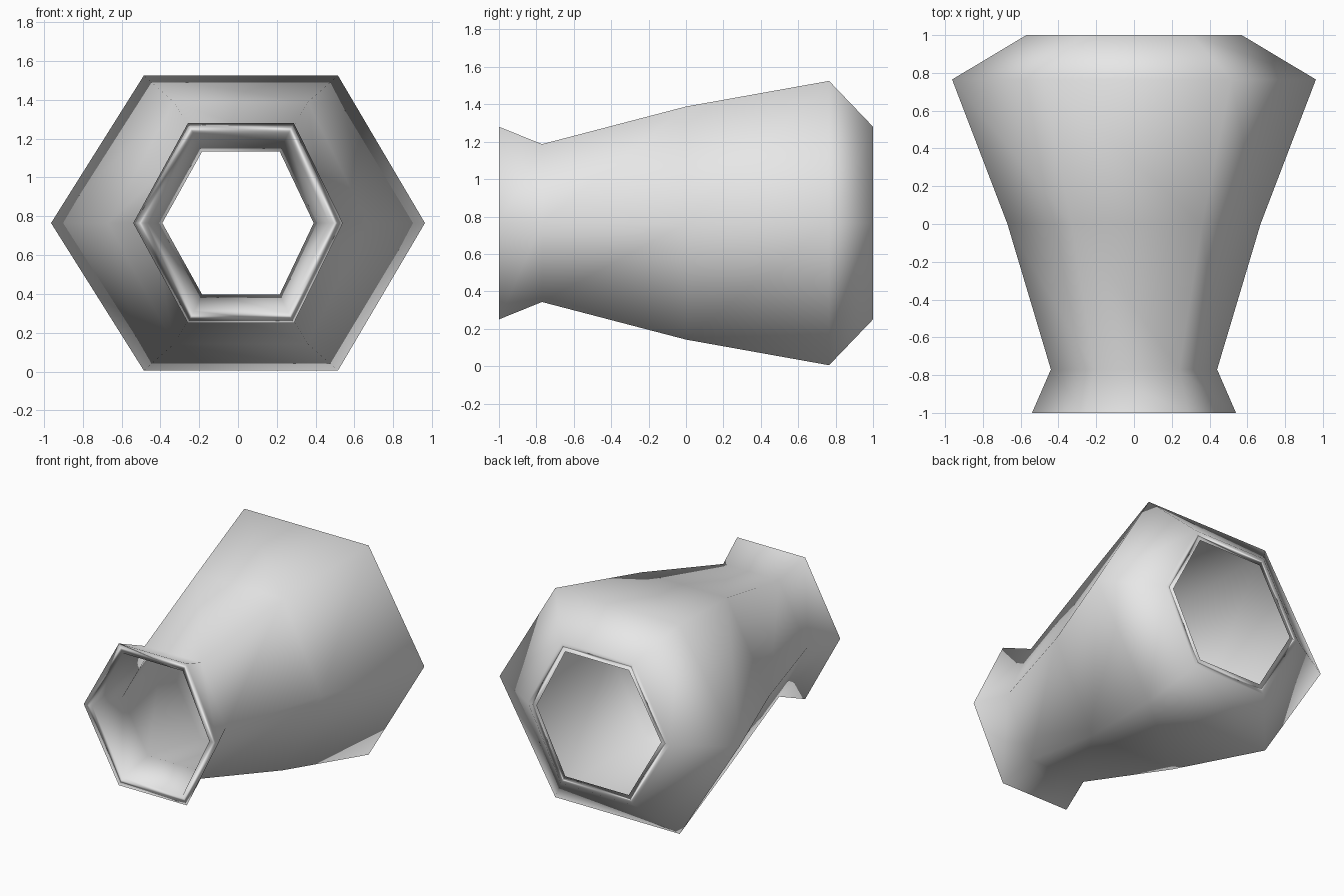
import bpy
import bmesh

cube = bpy.data.objects.get("Cube")
if cube:
    bpy.data.objects.remove(cube, do_unlink=True)

CENTRE_Z = 0.765

# Hexagon rings: y, half width, half height, half width of the flat top
OUTER = [
    (-1.00, 0.54, 0.515, 0.273),
    (-0.77, 0.44, 0.422, 0.225),
    (0.00, 0.67, 0.623, 0.345),
    (0.765, 0.963, 0.76, 0.50),
    (1.00, 0.57, 0.515, 0.29),
]
INNER = [
    (1.00, 0.50, 0.453, 0.255),
    (0.75, 0.89, 0.70, 0.46),
    (0.00, 0.61, 0.565, 0.315),
    (-0.77, 0.39, 0.368, 0.20),
    (-1.00, 0.47, 0.453, 0.24),
]


def add_ring(bm, y, half_w, half_h, flat):
    shift = 0.015  # the flats sit slightly off centre
    points = [(half_w, 0), (flat + shift, half_h), (shift - flat, half_h),
              (-half_w, 0), (shift - flat, -half_h), (flat + shift, -half_h)]
    return [bm.verts.new((x, y, CENTRE_Z + z)) for x, z in points]


# Hollow six-sided shell: outside wall, back rim, inside wall, front rim
bm = bmesh.new()
rings = [add_ring(bm, *ring) for ring in OUTER + INNER]
for a, b in zip(rings, rings[1:] + rings[:1]):
    for i in range(6):
        j = (i + 1) % 6
        bm.faces.new((a[i], a[j], b[j], b[i]))
bmesh.ops.recalc_face_normals(bm, faces=bm.faces)
for face in bm.faces:
    face.smooth = True

mesh = bpy.data.meshes.new("hexagonal_shell")
bm.to_mesh(mesh)
bm.free()
shell = bpy.data.objects.new("hexagonal_shell", mesh)
bpy.context.collection.objects.link(shell)

# Soft shading led by the large wall faces
weighted = shell.modifiers.new("soft_shading", "WEIGHTED_NORMAL")
weighted.mode = "FACE_AREA"

# Single pale grey
grey = bpy.data.materials.new("pale_grey")
grey.use_nodes = True
colour = (0.8, 0.8, 0.8, 1.0)
grey.diffuse_color = colour
for node in grey.node_tree.nodes:
    if node.type == "BSDF_PRINCIPLED":
        node.inputs["Base Color"].default_value = colour
mesh.materials.append(grey)
